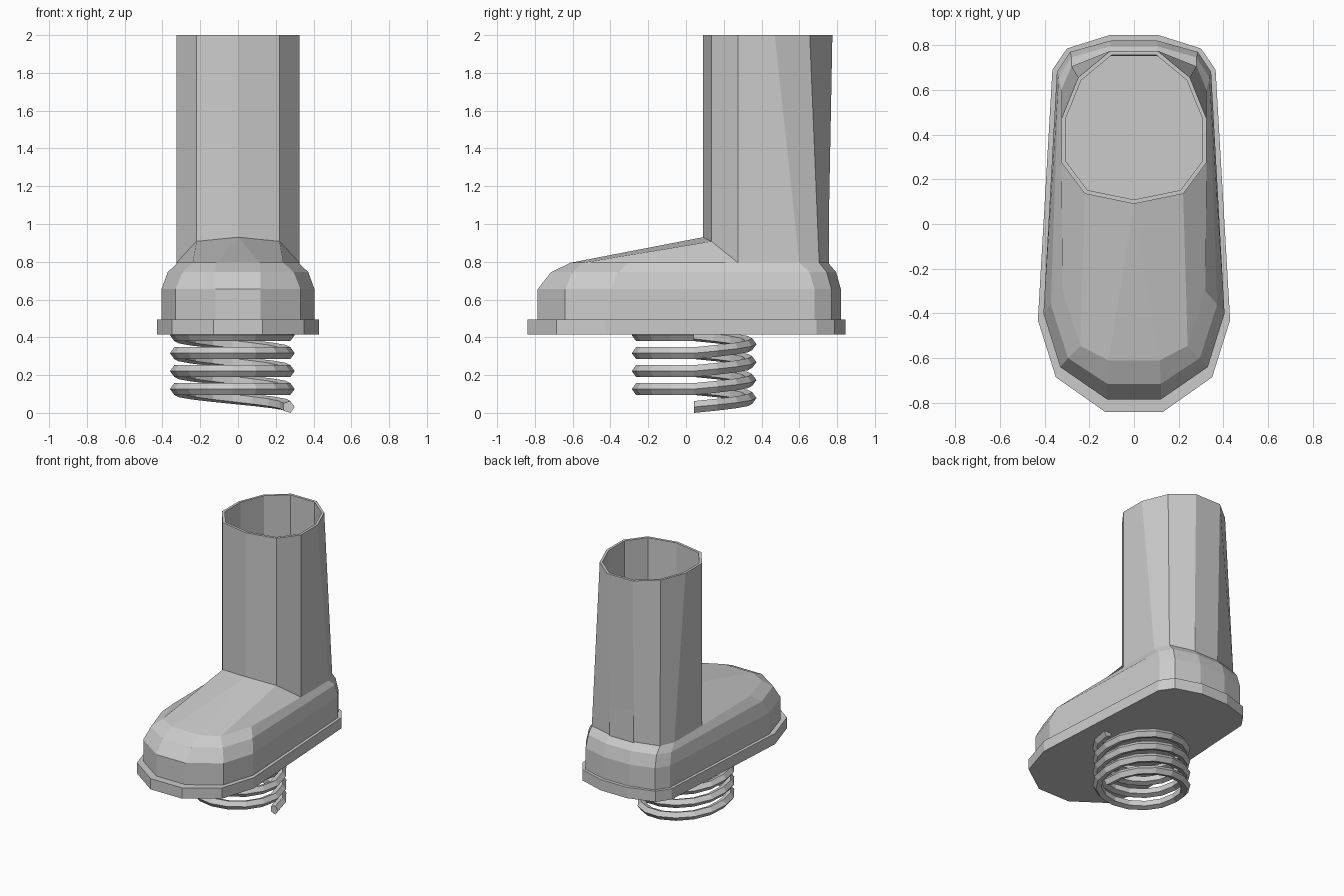
import bpy, bmesh, math
from mathutils import Vector

if "Cube" in bpy.data.objects:
    bpy.data.objects.remove(bpy.data.objects["Cube"])


def half_object(name, build):
    """Build the +x half with bmesh, then mirror it across x = 0."""
    bm = bmesh.new()
    build(bm)
    bmesh.ops.recalc_face_normals(bm, faces=bm.faces)
    me = bpy.data.meshes.new(name)
    bm.to_mesh(me)
    bm.free()
    ob = bpy.data.objects.new(name, me)
    bpy.context.collection.objects.link(ob)
    mod = ob.modifiers.new("mirror", 'MIRROR')
    mod.use_clip = True
    return ob


def loop(bm, pts, z):
    """Half outline, closed onto the centre line at both ends."""
    pts = [(0, pts[0][1])] + pts + [(0, pts[-1][1])]
    return [bm.verts.new((x, y, z)) for x, y in pts]


def bridge(bm, a, b, skip=()):
    for i in range(len(a) - 1):
        if i not in skip:
            bm.faces.new((a[i], a[i + 1], b[i + 1], b[i]))


# Sole slab
def build_sole(bm):
    outline = [(.13, -.84), (.35, -.685), (.43, -.43), (.365, .69), (.30, .785), (.11, .845)]
    low, high = loop(bm, outline, .415), loop(bm, outline, .495)
    bridge(bm, low, high)
    bm.faces.new(low)
    bm.faces.new(high)


# Foot with rounded shoulder, sloping instep and hollow shaft
def build_boot(bm):
    wide = [(.12, -.785), (.33, -.64), (.405, -.40), (.345, .68), (.285, .77), (.105, .82)]
    mid = [(.12, -.715), (.295, -.60), (.372, -.36), (.337, .655), (.28, .745), (.105, .795)]
    top = [(.115, -.61), (.24, -.545), (.32, -.30), (.325, .60), (.28, .705), (.10, .752)]
    a, b = loop(bm, wide, .48), loop(bm, wide, .655)
    c, t = loop(bm, mid, .745), loop(bm, top, .795)
    bridge(bm, a, b)
    bridge(bm, b, c)
    bridge(bm, c, t, skip=(3,))

    # instep between toe and ankle joint
    j = [bm.verts.new(p) for p in ((0, .09, .93), (.22, .135, .908), (.325, .275, .795))]
    bm.faces.new((c[3], c[4], t[4], j[2], t[3]))
    bm.faces.new((t[0], t[1], j[0]))
    bm.faces.new((t[1], t[2], j[1], j[0]))
    bm.faces.new((t[2], t[3], j[2], j[1]))

    # shaft: outer wall, rim, inner wall
    rim = [(0, .09), (.22, .135), (.325, .275), (.325, .47), (.25, .655), (.105, .775), (0, .775)]
    inner = [(x * .945, .435 + (y - .435) * .945) for x, y in rim]
    outer_top = [bm.verts.new((x, y, 2)) for x, y in rim]
    inner_top = [bm.verts.new((x, y, 2)) for x, y in inner]
    inner_low = [bm.verts.new((x, y, .49)) for x, y in inner]
    bridge(bm, j + t[4:], outer_top)
    bridge(bm, outer_top, inner_top)
    bridge(bm, inner_top, inner_low)


# Coil spring: each turn climbs across the back and runs level across the front
def build_spring():
    turns, steps, sides = 4, 16, 5
    radius, wire, pitch = .297, .033, .095
    bm = bmesh.new()
    rings = []
    for i in range(turns * steps + 1):
        turn, k = divmod(i, steps)
        ang = 2 * math.pi * k / steps
        z = .035 + pitch * (turn + min(1, 2 * k / steps))
        out = Vector((math.cos(ang), math.sin(ang), 0))
        centre = Vector((-.03, .043, z)) + out * radius
        ring = []
        for s in range(sides):
            w = 2 * math.pi * s / sides
            ring.append(bm.verts.new(centre + out * wire * math.cos(w)
                                     + Vector((0, 0, wire * math.sin(w)))))
        rings.append(ring)
    for a, b in zip(rings, rings[1:]):
        bridge(bm, a + a[:1], b + b[:1])
    bm.faces.new(rings[0])
    bm.faces.new(rings[-1])
    bmesh.ops.recalc_face_normals(bm, faces=bm.faces)
    # rest the lowest point on the ground
    low = min(v.co.z for v in bm.verts)
    bmesh.ops.translate(bm, verts=bm.verts, vec=(0, 0, -low))
    me = bpy.data.meshes.new("coil_spring")
    bm.to_mesh(me)
    bm.free()
    bpy.context.collection.objects.link(bpy.data.objects.new("coil_spring", me))


half_object("sole", build_sole)
half_object("boot_upper", build_boot)
build_spring()
